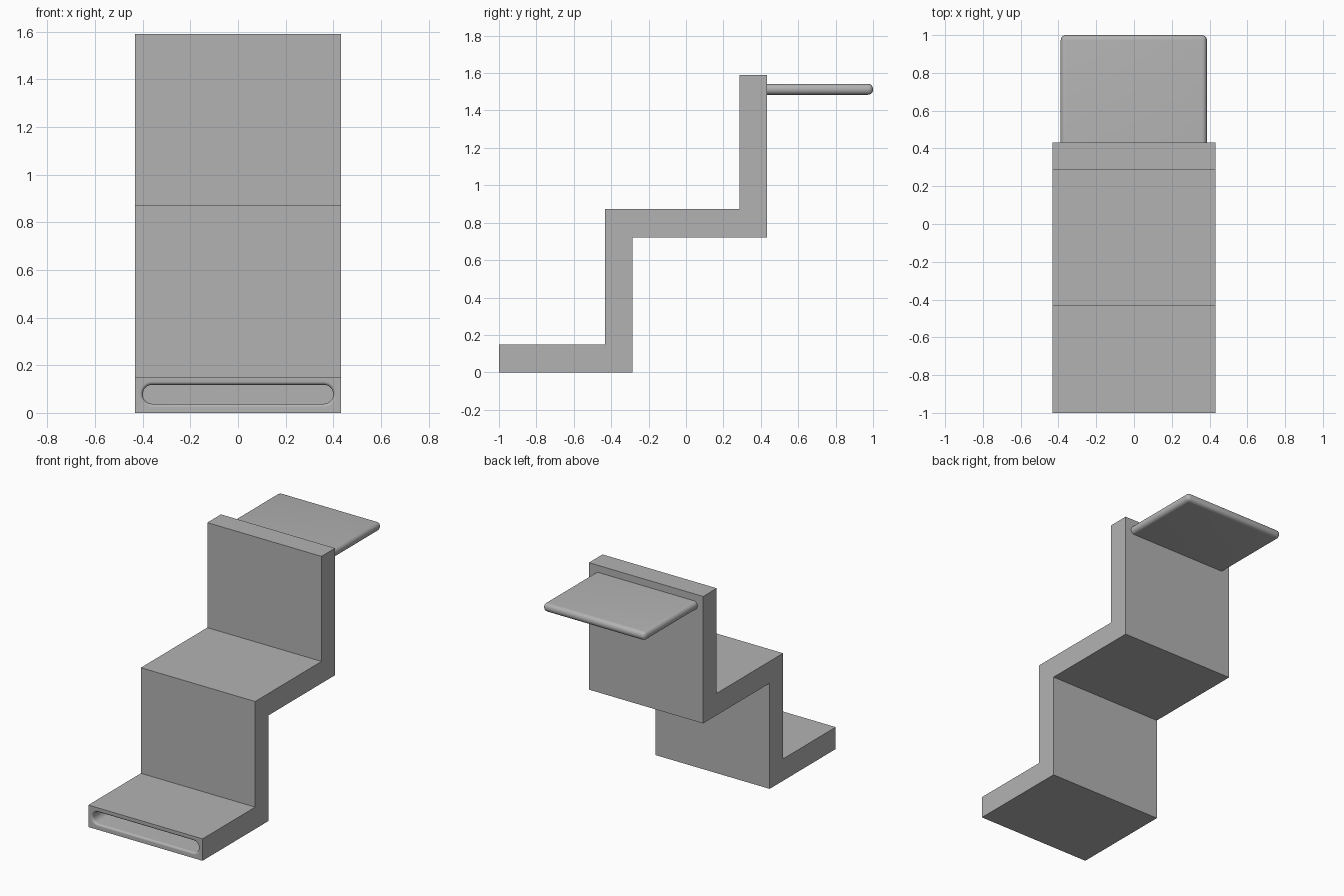
import bpy, bmesh, math

if "Cube" in bpy.data.objects:
    bpy.data.objects.remove(bpy.data.objects["Cube"])

grey = bpy.data.materials.new("plain grey")
grey.diffuse_color = (0.45, 0.45, 0.45, 1)
grey.use_nodes = True
grey.node_tree.nodes["Principled BSDF"].inputs["Base Color"].default_value = grey.diffuse_color


def make_object(name, bm):
    bmesh.ops.recalc_face_normals(bm, faces=bm.faces)
    mesh = bpy.data.meshes.new(name)
    bm.to_mesh(mesh)
    bm.free()
    mesh.materials.append(grey)
    ob = bpy.data.objects.new(name, mesh)
    bpy.context.collection.objects.link(ob)
    return ob


def loft(rings):
    """Closed solid through equal-length rings of points."""
    bm = bmesh.new()
    vs = [[bm.verts.new(p) for p in ring] for ring in rings]
    for a, b in zip(vs, vs[1:]):
        for i in range(len(a)):
            j = (i + 1) % len(a)
            bm.faces.new((a[i], a[j], b[j], b[i]))
    bm.faces.new(vs[0])
    bm.faces.new(vs[-1])
    return bm


def smooth(ob):
    bpy.ops.object.select_all(action='DESELECT')
    bpy.context.view_layer.objects.active = ob
    ob.select_set(True)
    bpy.ops.object.shade_smooth_by_angle(angle=math.radians(30))


# Stepped body: side profile (y, z) extruded across x
HALF = 0.432
profile = [(-1, 0), (-0.287, 0), (-0.287, 0.722), (0.432, 0.722), (0.432, 1.59),
           (0.285, 1.59), (0.285, 0.872), (-0.432, 0.872), (-0.432, 0.15), (-1, 0.15)]
body = make_object("stepped_body", loft([[(x, y, z) for y, z in profile]
                                         for x in (-HALF, HALF)]))

# Slot in the front end: stadium section with a rounded mouth
SLOT_R, SLOT_HALF, SLOT_Z, MOUTH = 0.04, 0.40, 0.078, 0.014


def stadium(y, grow):
    r, pts = SLOT_R + grow, []
    for side in (1, -1):
        for i in range(17):
            a = -math.pi / 2 + math.pi * i / 16
            pts.append((side * (SLOT_HALF - SLOT_R + r * math.cos(a)), y,
                        SLOT_Z + side * r * math.sin(a)))
    return pts


rings = [stadium(-1.05, MOUTH)]
for i in range(9):
    a = math.pi / 2 * i / 8
    rings.append(stadium(-1 + MOUTH * (1 - math.cos(a)), MOUTH * (1 - math.sin(a))))
rings.append(stadium(-0.432, 0))
cutter = make_object("slot_cutter", loft(rings))
cutter.hide_render = True
cutter.hide_set(True)
cut = body.modifiers.new("slot", 'BOOLEAN')
cut.operation = 'DIFFERENCE'
cut.solver = 'EXACT'
cut.object = cutter
bpy.context.view_layer.objects.active = body
body.select_set(True)
bpy.ops.object.modifier_apply(modifier="slot")
smooth(body)
bpy.data.objects.remove(cutter)

# Tongue at the rear: rounded slab rooted in the upper riser
x0, x1, y0, y1, z0, z1 = -0.388, 0.386, 0.36, 1.0, 1.484, 1.542
bm = loft([[(x0, y0, z), (x1, y0, z), (x1, y1, z), (x0, y1, z)] for z in (z0, z1)])
round_edges = [e for e in bm.edges if max(v.co.y for v in e.verts) > y0 + 0.01]
bmesh.ops.bevel(bm, geom=round_edges, offset=0.027, offset_type='OFFSET',
                segments=8, profile=0.5, affect='EDGES')
smooth(make_object("tongue", bm))
